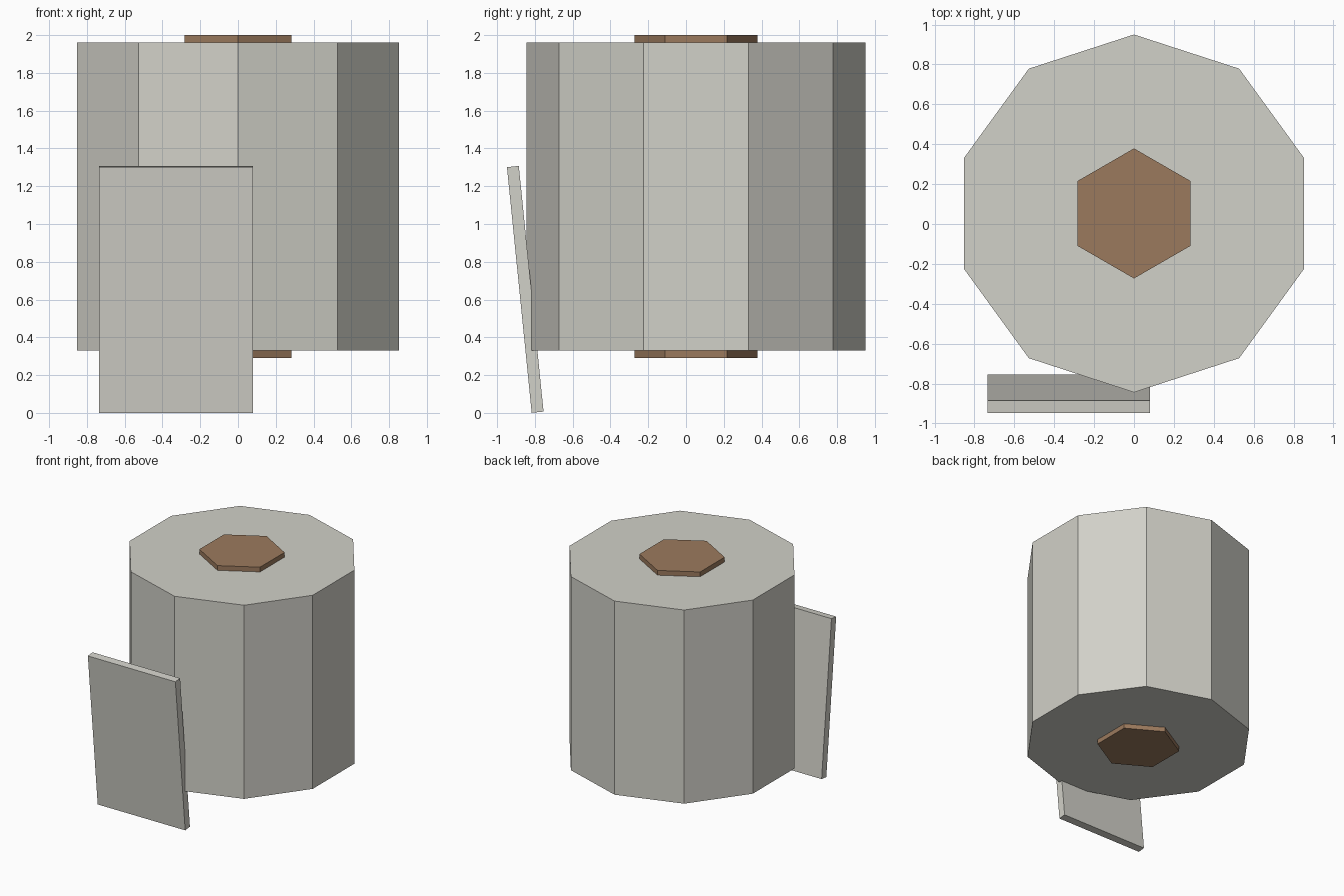
import bpy, math

if "Cube" in bpy.data.objects:
    bpy.data.objects.remove(bpy.data.objects["Cube"])


def material(name, rgb):
    m = bpy.data.materials.new(name)
    m.diffuse_color = (*rgb, 1)
    m.use_nodes = True
    m.node_tree.nodes["Principled BSDF"].inputs["Base Color"].default_value = m.diffuse_color
    return m


paper = material("paper_grey", (0.64, 0.635, 0.58))
card = material("cardboard_brown", (0.33, 0.195, 0.11))
CENTRE_Y = 0.053


def prism(name, sides, radius, z0, z1, mat):
    # upright prism with one corner pointing to the back
    bpy.ops.mesh.primitive_cylinder_add(
        vertices=sides, radius=radius, depth=z1 - z0,
        location=(0, CENTRE_Y, (z0 + z1) / 2))
    ob = bpy.context.object
    ob.name = name
    ob.data.materials.append(mat)
    return ob


# Ten-sided roll and the six-sided tube through it
prism("paper_roll", 10, 0.897, 0.33, 1.96, paper)
prism("cardboard_tube", 6, 0.326, 0.29, 2.0, card)

# Loose sheet leaning against the front
bpy.ops.mesh.primitive_cube_add(
    size=1, location=(-0.3275, -0.851, 0.654),
    rotation=(math.radians(5.75), 0, 0))
sheet = bpy.context.object
sheet.name = "loose_sheet"
sheet.scale = (0.815, 0.063, 1.307)
sheet.data.materials.append(paper)
